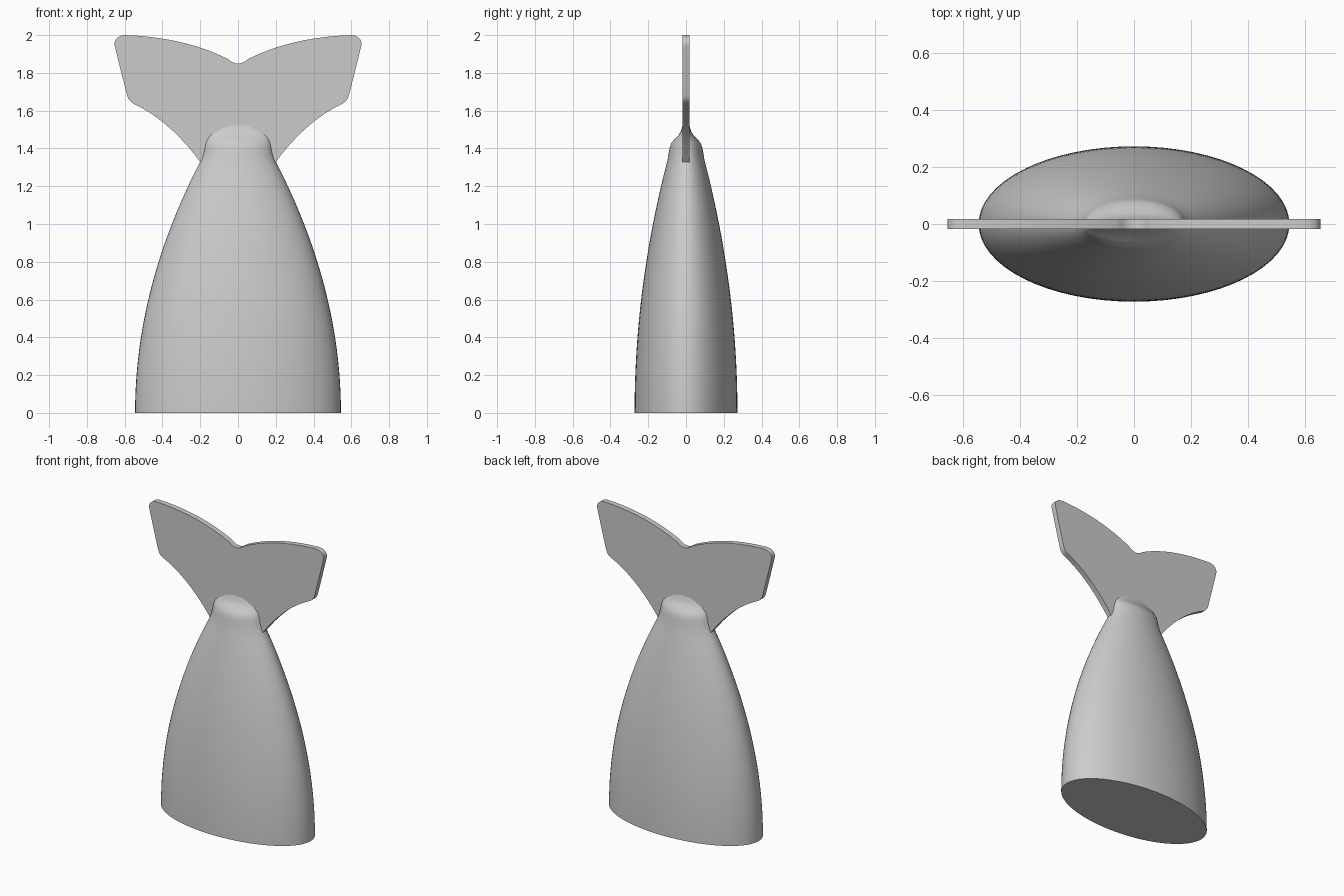
import bpy, bmesh, math
from mathutils import Vector
from mathutils.geometry import interpolate_bezier

cube = bpy.data.objects.get("Cube")
if cube:
    bpy.data.objects.remove(cube, do_unlink=True)

grey = bpy.data.materials.new("plain grey")
grey.use_nodes = True
colour = (0.6, 0.6, 0.6, 1)
grey.diffuse_color = colour
grey.node_tree.nodes["Principled BSDF"].inputs["Base Color"].default_value = colour


def finish(bm, name, angle):
    bmesh.ops.recalc_face_normals(bm, faces=bm.faces)
    mesh = bpy.data.meshes.new(name)
    bm.to_mesh(mesh)
    bm.free()
    obj = bpy.data.objects.new(name, mesh)
    bpy.context.collection.objects.link(obj)
    mesh.materials.append(grey)
    bpy.ops.object.select_all(action="DESELECT")
    obj.select_set(True)
    bpy.context.view_layer.objects.active = obj
    bpy.ops.object.shade_smooth_by_angle(angle=math.radians(angle))
    return obj


# Tapering tail stock: stacked ellipses, closed by a soft shoulder
SIDES, RINGS, NECK = 64, 24, 1.34
rings = []
for i in range(RINGS + 1):
    z = NECK * i / RINGS
    w = 0.545 - 0.195 * z * z
    rings.append((z, w, w / 2))
rings += [(1.38, 0.183, 0.091), (1.41, 0.178, 0.085), (1.43, 0.174, 0.077),
          (1.45, 0.168, 0.06), (1.47, 0.16, 0.04), (1.49, 0.148, 0.027),
          (1.52, 0.12, 0.019), (1.54, 0.1, 0.012)]
bm = bmesh.new()
loops = []
for z, w, d in rings:
    angles = [2 * math.pi * k / SIDES for k in range(SIDES)]
    loops.append([bm.verts.new((w * math.cos(a), d * math.sin(a), z)) for a in angles])
for low, high in zip(loops, loops[1:]):
    for k in range(SIDES):
        n = (k + 1) % SIDES
        bm.faces.new((low[k], low[n], high[n], high[k]))
bm.faces.new(loops[0])
bm.faces.new(loops[-1])
finish(bm, "tail_stock", 50)

# Fluke plate: half outline from bezier spans, mirrored and thickened
HALF = 0.018
spans = [  # start, handle, handle, end
    ((0, 1.85), (0.03, 1.85), (0.04, 1.865), (0.06, 1.877)),
    ((0.06, 1.877), (0.22, 1.955), (0.4, 1.993), (0.595, 2.0)),
    ((0.595, 2.0), (0.635, 2.0), (0.662, 1.975), (0.652, 1.94)),
    ((0.652, 1.94), (0.63, 1.85), (0.61, 1.77), (0.588, 1.685)),
    ((0.588, 1.685), (0.582, 1.66), (0.57, 1.645), (0.548, 1.634)),
    ((0.548, 1.634), (0.42, 1.575), (0.3, 1.465), (0.197, 1.325)),
]
half = []
for span in spans:
    half += interpolate_bezier(*[Vector((x, 0, z)) for x, z in span], 10)[:-1]
half.append(Vector((0.197, 0, 1.325)))
outline = half + [Vector((-p.x, 0, p.z)) for p in reversed(half[1:])]
bm = bmesh.new()
face = bm.faces.new([bm.verts.new((p.x, -HALF, p.z)) for p in outline])
extruded = bmesh.ops.extrude_face_region(bm, geom=[face])["geom"]
bmesh.ops.translate(bm, vec=(0, 2 * HALF, 0),
                    verts=[v for v in extruded if isinstance(v, bmesh.types.BMVert)])
finish(bm, "tail_fluke", 40)
